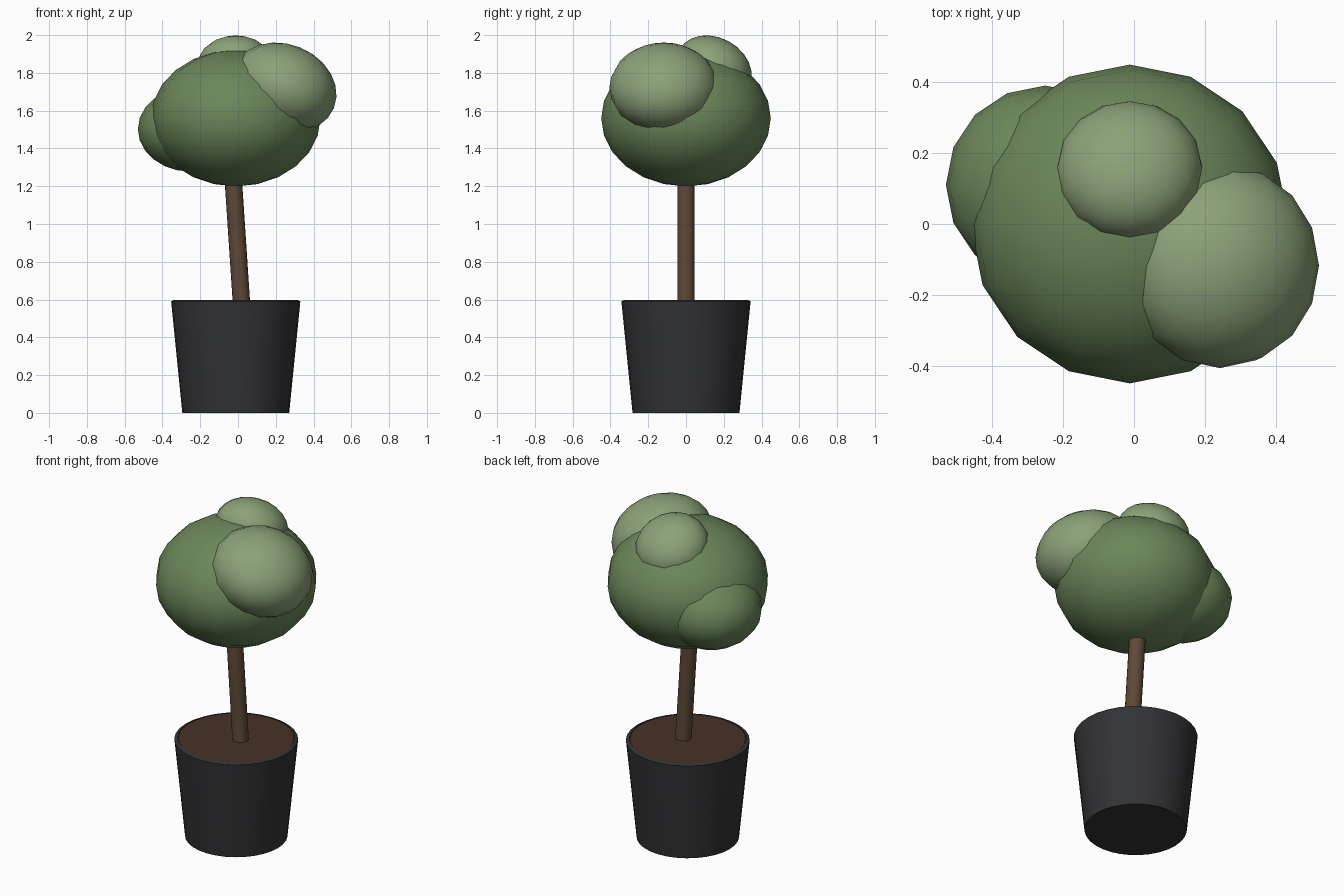
import bpy, bmesh
from math import radians, cos, sin, pi
from mathutils import Vector

if "Cube" in bpy.data.objects:
    bpy.data.objects.remove(bpy.data.objects["Cube"])

CX = -0.012  # plant axis


def material(name, rgb):
    m = bpy.data.materials.new(name)
    m.diffuse_color = (*rgb, 1)
    m.use_nodes = True
    m.node_tree.nodes["Principled BSDF"].inputs["Base Color"].default_value = m.diffuse_color
    return m


leaf = material("leaf", (0.147, 0.242, 0.102))
leaf_light = material("leaf_light", (0.262, 0.361, 0.188))
bark = material("bark", (0.11, 0.066, 0.038))
earth = material("earth", (0.061, 0.032, 0.019))
black = material("pot_black", (0.032, 0.033, 0.036))


def finish(ob, name, mat, angle):
    ob.name = name
    ob.data.materials.append(mat)
    bpy.ops.object.select_all(action='DESELECT')
    ob.select_set(True)
    bpy.context.view_layer.objects.active = ob
    bpy.ops.object.shade_smooth_by_angle(angle=radians(angle))
    return ob


def ball(name, loc, radii, rot, mat):
    bpy.ops.mesh.primitive_uv_sphere_add(segments=16, ring_count=12, location=loc,
                                         rotation=[radians(a) for a in rot])
    ob = bpy.context.object
    ob.scale = radii
    finish(ob, name, mat, 60)


def lathe(name, profile, mat, sides=32):
    # revolve (radius, z) points; end points on the axis become caps
    bm = bmesh.new()
    rings = [[bm.verts.new((CX + r * cos(2 * pi * i / sides), r * sin(2 * pi * i / sides), z))
              for i in range(sides)] for r, z in profile]
    for a, b in zip(rings, rings[1:]):
        for i in range(sides):
            j = (i + 1) % sides
            bm.faces.new((a[i], a[j], b[j], b[i]))
    bm.faces.new(rings[0][::-1])
    bm.faces.new(rings[-1])
    me = bpy.data.meshes.new(name)
    bm.to_mesh(me)
    bm.free()
    ob = bpy.data.objects.new(name, me)
    bpy.context.collection.objects.link(ob)
    return finish(ob, name, mat, 30)


# Tapered pot with a small stepped lip, and the soil filling it
lathe("pot", [(0.283, 0), (0.342, 0.59), (0.328, 0.598), (0.322, 0.598), (0.318, 0.57)], black)
lathe("soil", [(0.315, 0.56), (0.32, 0.596)], earth)

# Leaning trunk
bottom, top = Vector((0.019, 0, 0.57)), Vector((-0.036, 0, 1.4))
axis = top - bottom
bpy.ops.mesh.primitive_cylinder_add(vertices=16, radius=0.046, depth=axis.length,
                                    location=(bottom + top) / 2,
                                    rotation=axis.to_track_quat('Z', 'Y').to_euler())
finish(bpy.context.object, "trunk", bark, 40)

# Foliage balls
ball("crown_main", (CX, 0, 1.56), (0.449, 0.449, 0.361), (0, 0, 0), leaf)
ball("crown_left", (-0.25, 0.11, 1.502), (0.28, 0.28, 0.225), (0, 0, 0), leaf)
ball("crown_right", (0.242, -0.117, 1.722), (0.287, 0.289, 0.23), (0, 22, 0), leaf_light)
ball("crown_top", (CX, 0.149, 1.827), (0.208, 0.208, 0.16), (-28, 0, 0), leaf_light)
